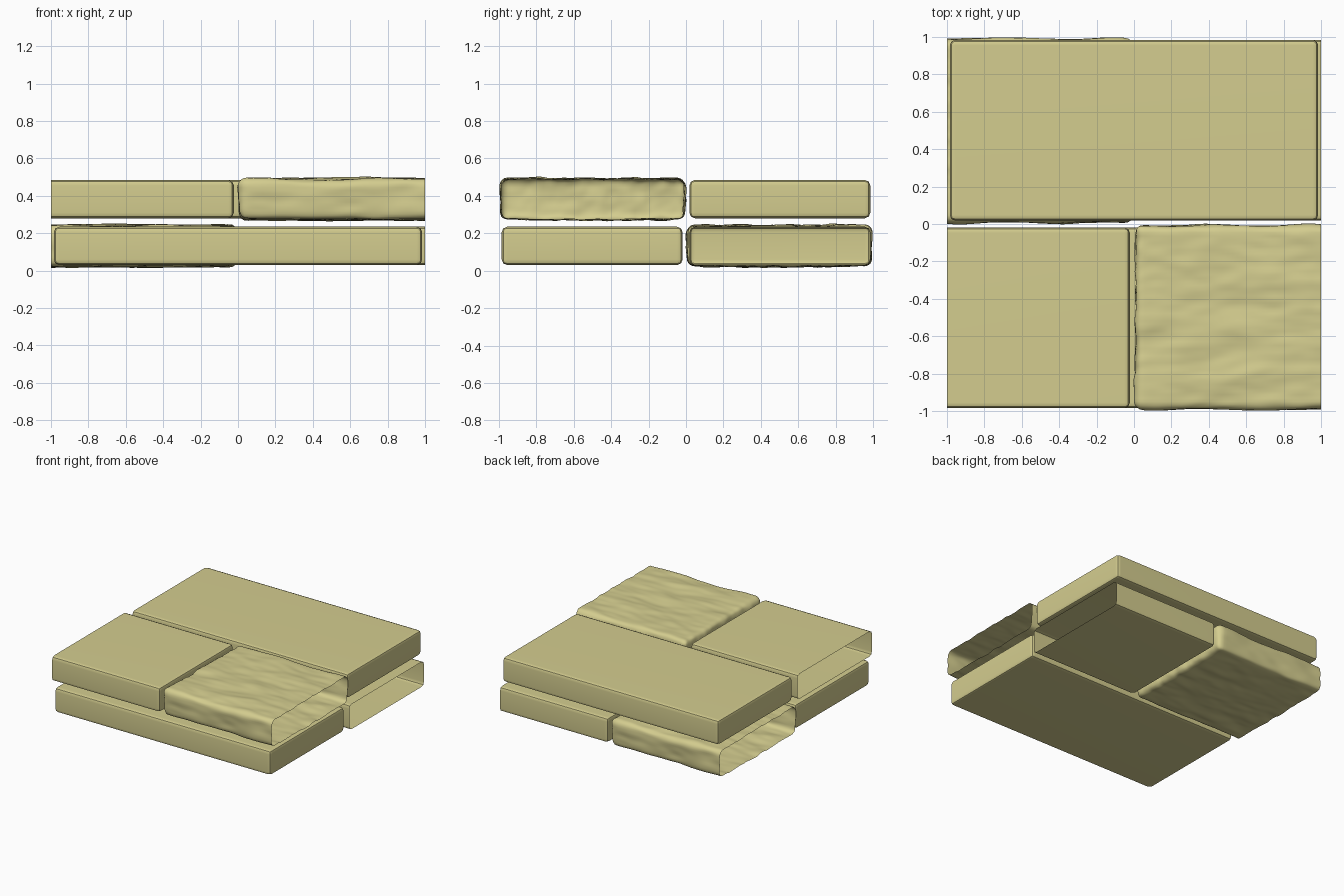
import bpy, bmesh, math
from mathutils import Vector, noise

if "Cube" in bpy.data.objects:
    bpy.data.objects.remove(bpy.data.objects["Cube"])

stone = bpy.data.materials.new("sand_stone")
stone.diffuse_color = (0.658, 0.61, 0.275, 1)
stone.use_nodes = True
stone.node_tree.nodes["Principled BSDF"].inputs["Base Color"].default_value = stone.diffuse_color


def box(lo, hi):
    bm = bmesh.new()
    bmesh.ops.create_cube(bm, size=1)
    for v in bm.verts:
        v.co = Vector([(lo[i] + hi[i]) / 2 + v.co[i] * (hi[i] - lo[i]) for i in range(3)])
    return bm


def cut(bm, co, no, clear=False):
    bmesh.ops.bisect_plane(bm, geom=bm.verts[:] + bm.edges[:] + bm.faces[:], dist=1e-5,
                           plane_co=co, plane_no=no, clear_outer=clear)


def finish(bm, name, angle):
    bm.normal_update()
    me = bpy.data.meshes.new(name)
    bm.to_mesh(me)
    bm.free()
    me.materials.append(stone)
    ob = bpy.data.objects.new(name, me)
    bpy.context.collection.objects.link(ob)
    bpy.ops.object.select_all(action='DESELECT')
    ob.select_set(True)
    bpy.context.view_layer.objects.active = ob
    bpy.ops.object.shade_smooth_by_angle(angle=math.radians(angle))
    return ob


# Smooth brick with soft edges, left open where it runs past x = -1 or 1
def smooth_brick(name, lo, hi):
    bm = box(lo, hi)
    bmesh.ops.bevel(bm, geom=bm.edges[:], offset=0.03, segments=2, profile=0.5,
                    affect='EDGES')
    for s in (-1, 1):
        cut(bm, (s, 0, 0), (s, 0, 0), True)
    ob = finish(bm, name, 40)
    mod = ob.modifiers.new("flat_faces", 'WEIGHTED_NORMAL')
    mod.keep_sharp = True


# Weathered half brick: rounded box with streaky noise, open at x = 1
def rough_brick(name, turn, z, seed):
    lo, hi = Vector((0.008, -0.988, 0.022)), Vector((1, -0.008, 0.242))
    r = 0.04
    bm = box(lo, hi)
    for axis, n in ((0, 40), (1, 52), (2, 14)):
        no = Vector((0, 0, 0))
        no[axis] = 1
        for i in range(1, n):
            co = lo.copy()
            co[axis] += (hi[axis] - lo[axis]) * i / n
            cut(bm, co, no)
    bm.normal_update()
    ends = [f for f in bm.faces if f.normal.x > 0.9]
    bmesh.ops.delete(bm, geom=ends, context='FACES')
    for v in bm.verts:
        p = v.co.copy()
        q = Vector([min(max(p[i], lo[i] + r), hi[i] - (r if i else 0)) for i in range(3)])
        d = (p - q).normalized()
        s = Vector((p.x * 3 + seed, p.y * 8, p.z * 8))
        bump = 0.013 * noise.noise(s) + 0.005 * noise.noise(s * 2.6)
        v.co = q + d * (r + bump)
        if turn:
            v.co.x, v.co.y = -v.co.x, -v.co.y
        v.co.z = max(v.co.z, 0.0) + z
    finish(bm, name, 50)


# Lower course, then upper course (the upper is the lower turned half round)
Z = 0.25
smooth_brick("lower_long_brick", (-0.985, -0.985, 0.03), (0.985, -0.018, 0.235))
smooth_brick("lower_smooth_half", (0.022, 0.018, 0.03), (1.3, 0.985, 0.235))
rough_brick("lower_rough_half", True, 0, 4.3)
smooth_brick("upper_long_brick", (-0.985, 0.018, 0.03 + Z), (0.985, 0.985, 0.235 + Z))
smooth_brick("upper_smooth_half", (-1.3, -0.985, 0.03 + Z), (-0.022, -0.018, 0.235 + Z))
rough_brick("upper_rough_half", False, Z, 4.3)
